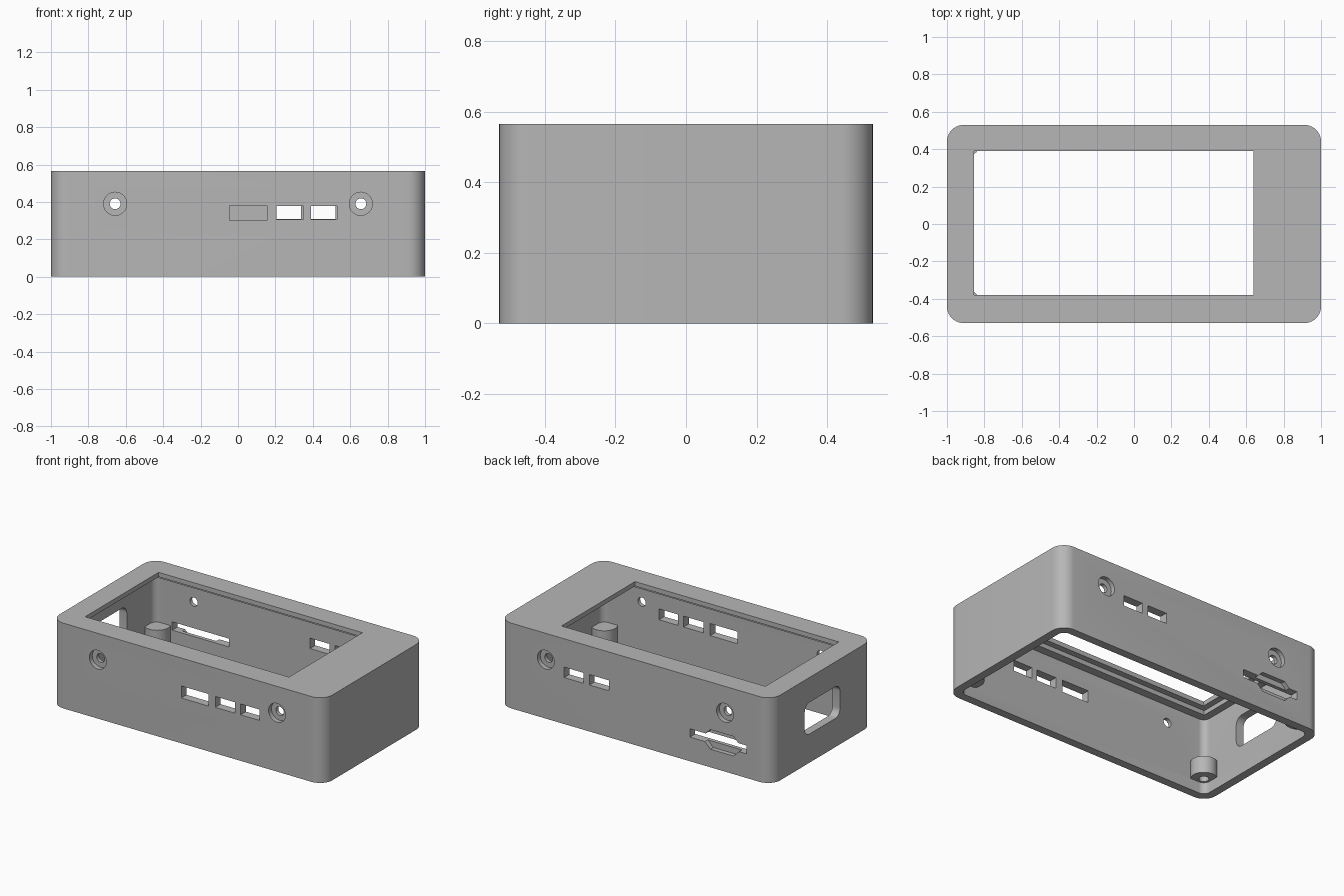
import bpy, bmesh, math
from mathutils import Matrix, Vector

cube = bpy.data.objects.get("Cube")
if cube:
    bpy.data.objects.remove(cube, do_unlink=True)

grey = bpy.data.materials.new("matte_grey")
grey.use_nodes = True
GREY = (0.47, 0.47, 0.47, 1)
grey.diffuse_color = GREY
grey.node_tree.nodes["Principled BSDF"].inputs["Base Color"].default_value = GREY

L, D, H, WALL, R = 1.0, 0.53, 0.565, 0.055, 0.09


def prism(name, outline, start, end, axis="z"):
    """Extrude a 2D outline along an axis (x: outline is y,z; y: outline is x,z)."""
    place = {"x": lambda a, b, t: (t, a, b),
             "y": lambda a, b, t: (a, t, b),
             "z": lambda a, b, t: (a, b, t)}[axis]
    bm = bmesh.new()
    face = bm.faces.new([bm.verts.new(place(a, b, start)) for a, b in outline])
    out = bmesh.ops.extrude_face_region(bm, geom=[face])
    verts = [v for v in out["geom"] if isinstance(v, bmesh.types.BMVert)]
    bmesh.ops.translate(bm, verts=verts, vec=Vector(place(0, 0, end - start)))
    bmesh.ops.recalc_face_normals(bm, faces=bm.faces)
    mesh = bpy.data.meshes.new(name)
    bm.to_mesh(mesh)
    bm.free()
    mesh.materials.append(grey)
    obj = bpy.data.objects.new(name, mesh)
    bpy.context.collection.objects.link(obj)
    return obj


def rect(a0, a1, b0, b1, r=0.0, steps=10):
    """Rectangle outline with optional rounded (or, with one step, chamfered) corners."""
    if r == 0:
        return [(a0, b0), (a1, b0), (a1, b1), (a0, b1)]
    pts = []
    centres = [(a1 - r, b1 - r), (a0 + r, b1 - r), (a0 + r, b0 + r), (a1 - r, b0 + r)]
    for q, (ca, cb) in enumerate(centres):
        for i in range(steps + 1):
            t = math.pi / 2 * (q + i / steps)
            pts.append((ca + r * math.cos(t), cb + r * math.sin(t)))
    return pts


def circle(a, b, r, n=32):
    return [(a + r * math.cos(math.tau * i / n), b + r * math.sin(math.tau * i / n))
            for i in range(n)]


def combine(target, tool, operation="DIFFERENCE"):
    tool.hide_render = True
    mod = target.modifiers.new("combine", "BOOLEAN")
    mod.operation, mod.object, mod.solver = operation, tool, "EXACT"
    bpy.context.view_layer.objects.active = target
    bpy.ops.object.modifier_apply(modifier=mod.name)
    bpy.data.objects.remove(tool, do_unlink=True)


# Hollow shell, open underneath
shell = prism("enclosure_shell", rect(-L, L, -D, D, R), 0, H)
combine(shell, prism("cavity", rect(-L + WALL, L - WALL, -D + WALL, D - WALL, 0.045),
                     -0.1, H - 0.06))

# Screen opening with a stepped seat on the underside
combine(shell, prism("screen_seat", rect(-0.895, 0.68, -0.42, 0.43), 0.3, H - 0.03))
combine(shell, prism("screen_opening", rect(-0.855, 0.64, -0.38, 0.39), 0.4, H + 0.1))

# Corner screw posts with blind pilot holes
for sx in (-1, 1):
    for y in (-0.43, 0.44):
        post = prism("post", circle(sx * 0.9, y, 0.08), 0.075, 0.187)
        combine(post, prism("pilot", circle(sx * 0.9, y, 0.03, 20), 0, 0.15))
        combine(shell, post, "UNION")

# Side screw holes with counterbores, front and back
for side in (-1, 1):
    for sx in (-1, 1):
        x = sx * 0.657
        combine(shell, prism("screw_hole", circle(x, 0.39, 0.029, 24),
                             side * 0.4, side * 0.6, "y"))
        combine(shell, prism("counterbore", circle(x, 0.39, 0.062),
                             side * (D - 0.03), side * 0.6, "y"))

# Port slots: three in the front wall, two in the back wall
ports = [(-0.045, 0.155, 0.30, 0.38, -1), (0.205, 0.35, 0.305, 0.377, -1),
         (0.39, 0.53, 0.305, 0.377, -1), (0.195, 0.337, 0.308, 0.377, 1),
         (0.38, 0.522, 0.308, 0.377, 1)]
for x0, x1, z0, z1, side in ports:
    combine(shell, prism("port", rect(x0, x1, z0, z1), side * 0.43, side * 0.6, "y"))

# Card slot in the back wall with a chamfered finger recess
combine(shell, prism("card_slot", rect(-0.815, -0.40, 0.16, 0.215), 0.43, 0.6, "y"))
combine(shell, prism("finger_recess", rect(-0.77, -0.50, 0.12, 0.25, 0.05, 1),
                     D - 0.03, 0.6, "y"))

# Rounded cable window in the right-hand end wall
combine(shell, prism("cable_window", rect(-0.185, 0.185, 0.19, 0.40, 0.05, 8),
                     -0.88, -1.1, "x"))

# Smooth the rounded corners, keep cut edges crisp
bpy.ops.object.select_all(action="DESELECT")
shell.select_set(True)
bpy.context.view_layer.objects.active = shell
bpy.ops.object.shade_smooth_by_angle(angle=math.radians(30))
